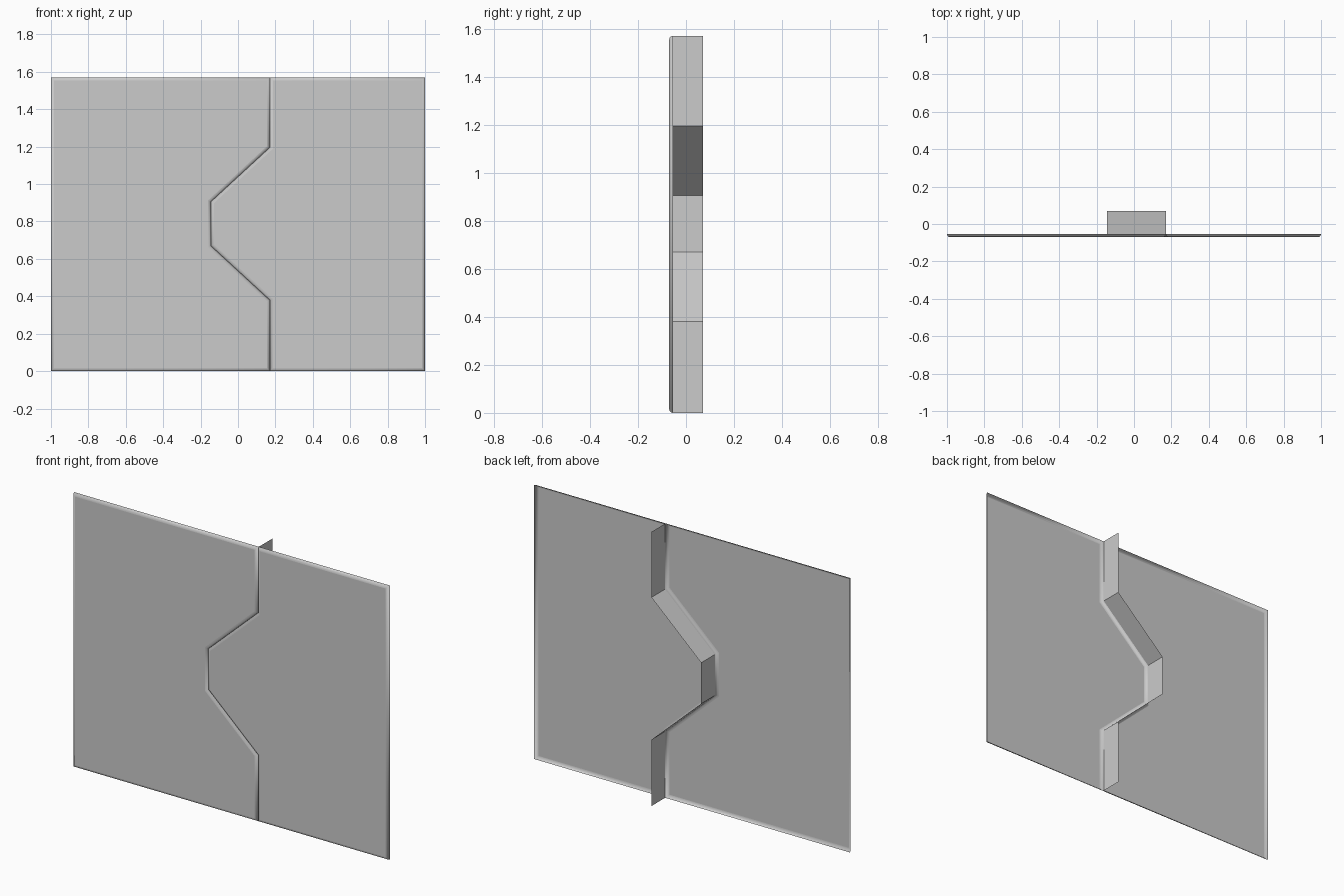
import bpy
import bmesh
import math
from mathutils import Vector

cube = bpy.data.objects.get("Cube")
if cube:
    bpy.data.objects.remove(cube, do_unlink=True)

HEIGHT = 1.57
RIM_Y = -0.054      # rear rim of the pressed panels
BEVEL = 0.016       # rounded edge size
FLANGE_Y = 0.07     # rear edge of the seam flange
STEPS = 3

grey = bpy.data.materials.new("plain_grey")
grey.use_nodes = True
grey.diffuse_color = (0.6, 0.6, 0.6, 1)
grey.node_tree.nodes["Principled BSDF"].inputs["Base Color"].default_value = (0.6, 0.6, 0.6, 1)

# Stepped seam between the panels, bottom to top, as (x, z)
seam = [(0.17, 0), (0.17, 0.38), (-0.145, 0.67),
        (-0.145, 0.905), (0.17, 1.195), (0.17, HEIGHT)]


def finish(name, bm):
    mesh = bpy.data.meshes.new(name)
    bm.to_mesh(mesh)
    bm.free()
    mesh.materials.append(grey)
    obj = bpy.data.objects.new(name, mesh)
    bpy.context.collection.objects.link(obj)
    return obj


def inset(outline, dist):
    """Move a counter-clockwise outline inward with mitred corners."""
    pts = [Vector(p) for p in outline]
    result = []
    for i, p in enumerate(pts):
        a = (p - pts[i - 1]).normalized()
        b = (pts[(i + 1) % len(pts)] - p).normalized()
        na, nb = Vector((-a.y, a.x)), Vector((-b.y, b.x))
        result.append(p + (na + nb) * dist / (1 + na.dot(nb)))
    return result


def bridge(bm, low, high, closed):
    n = len(low)
    for i in range(n if closed else n - 1):
        j = (i + 1) % n
        bm.faces.new((low[i], low[j], high[j], high[i]))


def panel(name, outline):
    """Open-backed sheet whose edges curve backward all round."""
    bm = bmesh.new()
    rings = []
    for k in range(STEPS + 1):
        t = math.pi / 2 * k / STEPS
        y = RIM_Y - BEVEL * math.sin(t)
        ring = inset(outline, BEVEL * (1 - math.cos(t)))
        rings.append([bm.verts.new((p.x, y, p.y)) for p in ring])
    for low, high in zip(rings, rings[1:]):
        bridge(bm, low, high, True)
    for face in bm.faces:
        face.smooth = True
    bm.faces.new(rings[-1])
    # Keep corners crisp while the rounded rims stay smooth
    for edge in bm.edges:
        if len(edge.link_faces) == 2 and edge.calc_face_angle() > math.radians(35):
            edge.smooth = False
    return finish(name, bm)


# Front panels either side of the seam
panel("right_panel", [(-1, 0)] + seam + [(-1, HEIGHT)])
panel("left_panel", [(1, HEIGHT)] + seam[::-1] + [(1, 0)])

# Thin flange running back from the seam
bm = bmesh.new()
front = [bm.verts.new((x, RIM_Y, z)) for x, z in seam]
back = [bm.verts.new((x, FLANGE_Y, z)) for x, z in seam]
bridge(bm, front, back, False)
finish("seam_flange", bm)
